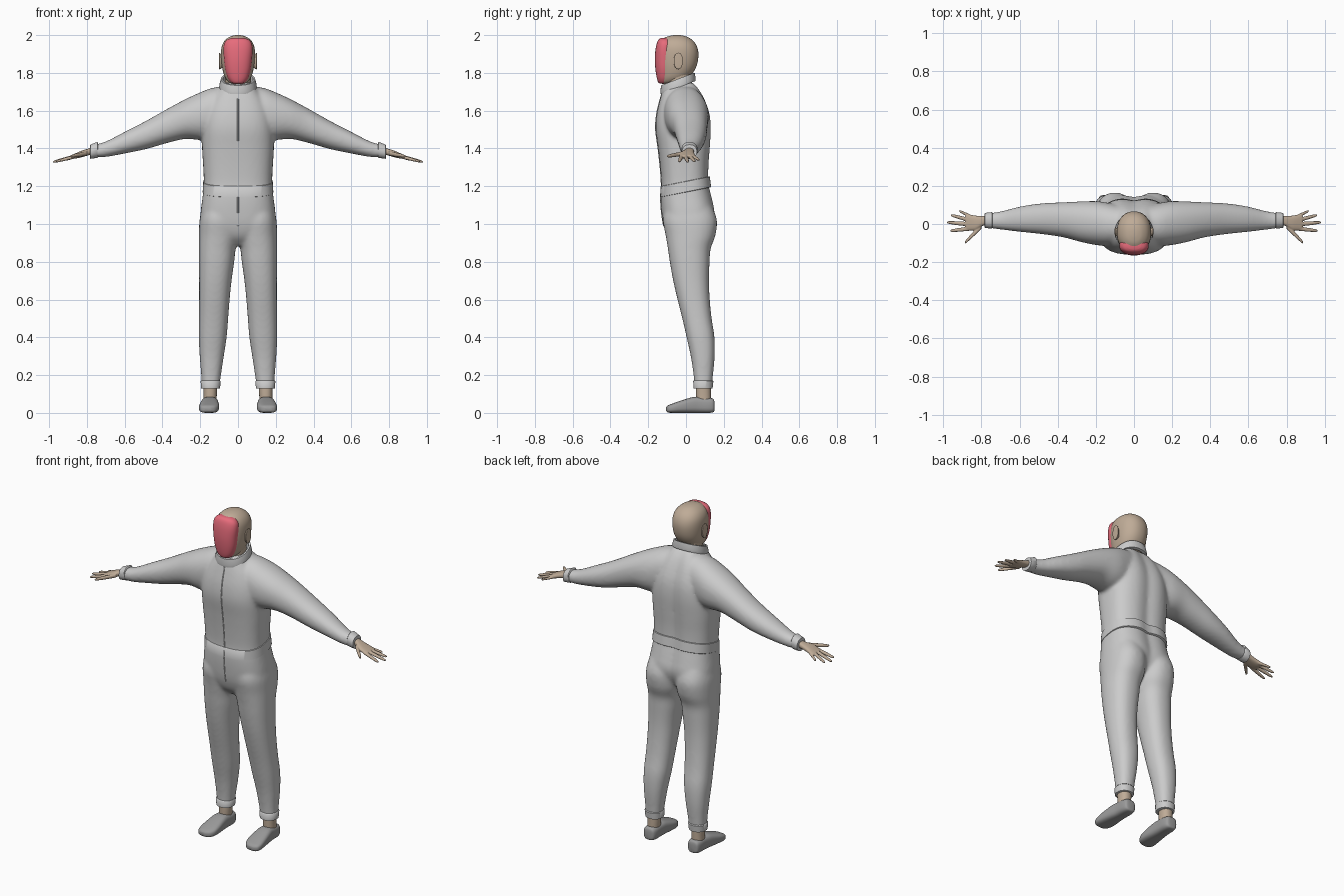
import bpy, bmesh, math

AX = {'x': (1, 2, 0), 'y': (0, 2, 1), 'z': (0, 1, 2)}  # slots of a, b and t


def material(name, rgb):
    m = bpy.data.materials.new(name)
    m.diffuse_color = (*rgb, 1)
    return m


skin = material("skin", (0.52, 0.41, 0.31))
red = material("face_red", (0.80, 0.15, 0.20))
dark = material("shoe_grey", (0.33, 0.33, 0.33))


def spline(rows, k):
    """Catmull-Rom resampling of section rows."""
    if k < 2:
        return rows
    out, n = [], len(rows)
    for i in range(n - 1):
        r = [rows[max(i - 1, 0)], rows[i], rows[i + 1], rows[min(i + 2, n - 1)]]
        for j in range(k):
            t = j / k
            out.append([0.5 * (2 * b + (c - a) * t + (2 * a - 5 * b + 4 * c - d) * t * t
                               + (3 * b - a - 3 * c + d) * t ** 3) for a, b, c, d in zip(*r)])
    return out + [rows[-1]]


def loft(bm, rows, axis='z', e=2.2, n=32, k=4, sx=1, tilt=0, groove=0, closed=False):
    """Skin superellipse sections (t, a0, a1, b0, b1) along an axis."""
    ia, ib, it = AX[axis]
    rings = []
    for t, a0, a1, b0, b1 in spline(rows, k):
        ring = []
        for i in range(n):
            c, s = math.cos(2 * math.pi * i / n), math.sin(2 * math.pi * i / n)
            p = [0, 0, 0]
            p[ia] = (a0 + a1) / 2 + (a1 - a0) / 2 * math.copysign(abs(c) ** (2 / e), c)
            p[ib] = (b0 + b1) / 2 + (b1 - b0) / 2 * math.copysign(abs(s) ** (2 / e), s)
            p[it] = t
            if groove and s > 0:
                p[1] -= groove * math.exp(-(p[0] / 0.04) ** 2)
            p[2] += tilt * p[1]
            p[0] *= sx
            ring.append(bm.verts.new(p))
        rings.append(ring)
    pairs = list(zip(rings, rings[1:])) + ([(rings[-1], rings[0])] if closed else [])
    for r0, r1 in pairs:
        for i in range(n):
            j = (i + 1) % n
            bm.faces.new((r0[i], r0[j], r1[j], r1[i]))
    if not closed:
        bm.faces.new(rings[0])
        bm.faces.new(rings[-1])


def finish(name, bm, mat=None, mirror=False, voxel=0, smooth=0, angle=50):
    bmesh.ops.recalc_face_normals(bm, faces=bm.faces)
    me = bpy.data.meshes.new(name)
    bm.to_mesh(me)
    bm.free()
    ob = bpy.data.objects.new(name, me)
    bpy.context.collection.objects.link(ob)
    if mat:
        me.materials.append(mat)
    bpy.ops.object.select_all(action='DESELECT')
    ob.select_set(True)
    bpy.context.view_layer.objects.active = ob
    bpy.ops.object.shade_smooth_by_angle(angle=math.radians(angle))
    if voxel:
        r = ob.modifiers.new("blend", 'REMESH')
        r.mode, r.voxel_size, r.use_smooth_shade = 'VOXEL', voxel, True
        s = ob.modifiers.new("soften", 'SMOOTH')
        s.factor, s.iterations = 0.5, smooth
    if mirror:
        ob.modifiers.new("mirror", 'MIRROR').use_mirror_merge = False
    return ob


def part(name, rows, mat=None, mirror=False, **kw):
    bm = bmesh.new()
    loft(bm, rows, **kw)
    return finish(name, bm, mat, mirror)


def sym(rows):
    """(z, half width, front, back) to full sections."""
    return [(z, -w, w, f, b) for z, w, f, b in rows]


# Suit: torso, arms and legs blended into one skin
torso = sym([(1.75, .075, -.105, .045), (1.71, .105, -.122, .078), (1.65, .15, -.14, .108),
             (1.58, .178, -.156, .13), (1.5, .19, -.161, .136), (1.4, .19, -.148, .13),
             (1.3, .184, -.137, .123), (1.21, .181, -.131, .124), (1.14, .188, -.135, .14),
             (1.06, .198, -.13, .155), (.99, .195, -.119, .135), (.93, .13, -.095, .09),
             (.885, .05, -.05, .05)])
arm = [(.03, -.10, .09, 1.48, 1.735), (.13, -.115, .11, 1.45, 1.722), (.20, -.11, .12, 1.445, 1.697),
       (.28, -.094, .118, 1.45, 1.66), (.37, -.07, .114, 1.43, 1.612), (.485, -.053, .108, 1.397, 1.547),
       (.59, -.042, .093, 1.375, 1.493), (.70, -.029, .066, 1.355, 1.437), (.77, -.02, .056, 1.353, 1.418)]
leg = [(1.09, .0, .19, -.11, .14), (1.02, -.003, .204, -.122, .164), (.94, -.003, .207, -.108, .156),
       (.87, .012, .207, -.096, .131), (.8, .02, .207, -.086, .125), (.7, .034, .206, -.068, .122),
       (.6, .044, .206, -.045, .126), (.5, .052, .207, -.02, .136), (.4, .06, .208, .003, .151),
       (.3, .075, .203, .025, .152), (.2, .09, .195, .04, .143), (.14, .098, .192, .045, .138)]
bm = bmesh.new()
loft(bm, torso, e=2.7, n=48, groove=.014)
for sx in (1, -1):
    loft(bm, arm, axis='x', sx=sx)
    loft(bm, leg, e=2.3, sx=sx)
finish("suit", bm, voxel=.009, smooth=10)

# Waistband, tilted up at the back
part("waistband", sym([(1.168, .184, -.133, .134), (1.17, .187, -.136, .137), (1.225, .184, -.134, .13),
                       (1.227, .18, -.131, .126)]),
     e=2.7, n=64, k=1, tilt=.2, groove=.014)

# Front zip strip following the chest profile
cu = bpy.data.curves.new("zip_strip", 'CURVE')
cu.dimensions, cu.bevel_depth, cu.bevel_resolution = '3D', .005, 1
sp = cu.splines.new('POLY')
path = [(f, z) for z, l, r, f, b in spline(torso[1:11], 4)]
sp.points.add(len(path) - 1)
for p, (y, z) in zip(sp.points, path):
    p.co = (0, y + .002, z, 1)
bpy.context.collection.objects.link(bpy.data.objects.new("zip_strip", cu))

# Collar: hollow tilted band
part("collar", sym([(1.738, .098, -.134, .05), (1.752, .099, -.136, .051), (1.784, .09, -.132, .046),
                    (1.784, .08, -.122, .036), (1.738, .08, -.122, .036)]),
     n=48, k=1, tilt=.38, closed=True)

# Sleeve and trouser cuffs
part("sleeve_cuff", [(.742, -.021, .059, 1.352, 1.432), (.745, -.024, .062, 1.35, 1.435),
                     (.782, -.021, .058, 1.345, 1.42), (.783, -.015, .052, 1.351, 1.414)],
     mirror=True, axis='x', k=1)
part("trouser_cuff", [(.128, .1, .19, .046, .136), (.13, .095, .195, .04, .141),
                      (.168, .092, .198, .038, .145), (.172, .096, .194, .042, .141)],
     mirror=True, k=1)

# Neck and head
part("neck", sym([(1.68, .068, -.10, .03), (1.76, .068, -.105, .026), (1.83, .07, -.09, .03)]), skin)
part("head", sym([(1.742, .03, -.125, -.06), (1.752, .05, -.138, -.02), (1.775, .068, -.142, .015),
                  (1.81, .08, -.147, .043), (1.85, .087, -.152, .06), (1.9, .09, -.152, .066),
                  (1.94, .086, -.147, .058), (1.97, .071, -.133, .038), (1.99, .046, -.105, .008),
                  (1.998, .022, -.075, -.02), (2.0, .004, -.053, -.043)]), skin, n=40)
part("ear", [(.075, -.05, -.028, 1.835, 1.885), (.09, -.062, -.022, 1.822, 1.9),
             (.099, -.064, -.017, 1.82, 1.907), (.101, -.055, -.025, 1.835, 1.895)],
     skin, mirror=True, axis='x', n=24)

# Smooth face plate
part("face_plate", sym([(1.744, .022, -.138, -.105), (1.75, .038, -.147, -.08), (1.775, .055, -.155, -.07),
                        (1.82, .068, -.162, -.06), (1.87, .074, -.165, -.058), (1.92, .077, -.162, -.064),
                        (1.955, .073, -.155, -.07), (1.975, .058, -.146, -.08), (1.984, .036, -.134, -.09)]),
     red, n=40, e=2.3)

# Hands: palm plus five tapered fingers (root, tip, radius)
bm = bmesh.new()
loft(bm, [(.75, -.006, .044, 1.372, 1.41), (.79, -.008, .042, 1.364, 1.4), (.83, -.032, .044, 1.353, 1.387),
          (.865, -.034, .05, 1.346, 1.372), (.882, -.03, .046, 1.348, 1.364)], axis='x', e=2.5, n=24)
for (x0, y0, z0), (x1, y1, z1), r in [((.80, -.012, 1.374), (.888, -.099, 1.358), .013),
                                      ((.86, -.024, 1.358), (.964, -.036, 1.33), .0105),
                                      ((.86, -.002, 1.36), (.981, .009, 1.328), .0105),
                                      ((.86, .02, 1.36), (.962, .047, 1.33), .010),
                                      ((.85, .036, 1.36), (.918, .07, 1.338), .009)]:
    rows = []
    for f, w in ((0, 1.1), (.5, 1), (.85, .8), (.96, .55), (1, .2)):
        x, y, z = (p + (q - p) * f for p, q in zip((x0, y0, z0), (x1, y1, z1)))
        rows.append((x, y - r * w, y + r * w, z - r * w * .85, z + r * w * .85))
    loft(bm, rows, axis='x', n=12, k=2)
finish("hand", bm, skin, mirror=True, voxel=.0035, smooth=3)

# Ankles and shoes
part("ankle", [(.05, .115, .182, .055, .132), (.1, .112, .182, .053, .132), (.15, .112, .184, .053, .132)],
     skin, mirror=True)
part("shoe", [(.151, .132, .165, .015, .055), (.145, .115, .18, .004, .074), (.12, .107, .187, 0, .08),
              (.07, .106, .19, 0, .084), (.03, .104, .196, 0, .082), (-.03, .1, .204, 0, .064),
              (-.07, .104, .206, 0, .05), (-.095, .12, .198, .002, .04), (-.105, .142, .178, .01, .03)],
     dark, mirror=True, axis='y', e=3)
